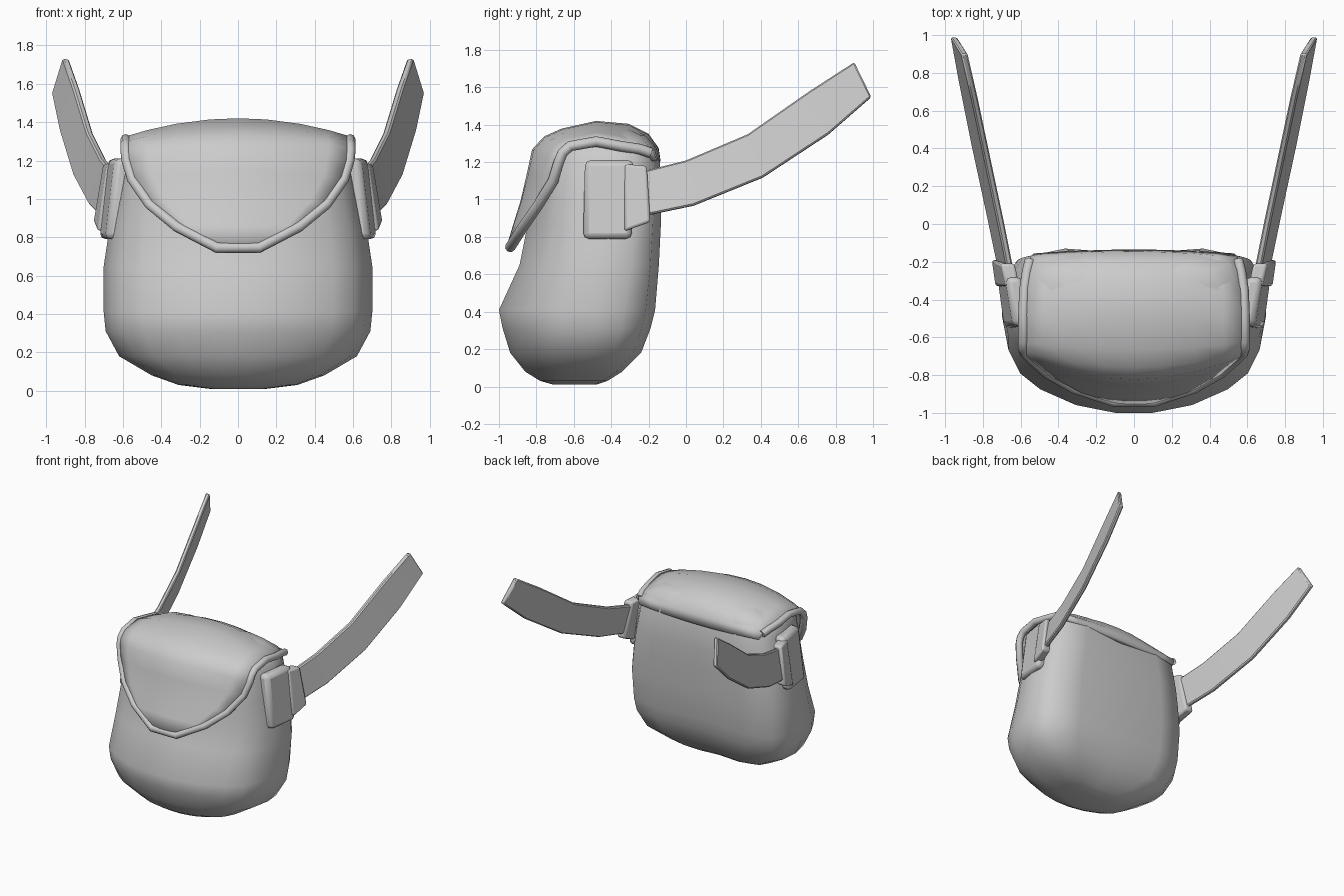
import bpy, bmesh, math
from mathutils import Vector

cube = bpy.data.objects.get("Cube")
if cube:
    bpy.data.objects.remove(cube, do_unlink=True)

# Single cloth colour
cloth = bpy.data.materials.new("grey_cloth")
cloth.use_nodes = True
GREY = (0.6, 0.6, 0.6, 1)
cloth.diffuse_color = GREY
cloth.node_tree.nodes["Principled BSDF"].inputs["Base Color"].default_value = GREY


def select(ob):
    bpy.ops.object.select_all(action='DESELECT')
    ob.select_set(True)
    bpy.context.view_layer.objects.active = ob


def loft(name, rings, closed=True):
    """Skin a list of point rings; closed rings also get end caps."""
    bm = bmesh.new()
    rows = [[bm.verts.new(p) for p in ring] for ring in rings]
    n = len(rows[0])
    for a, b in zip(rows, rows[1:]):
        for i in range(n if closed else n - 1):
            j = (i + 1) % n
            bm.faces.new((a[i], a[j], b[j], b[i]))
    if closed:
        bm.faces.new(rows[0])
        bm.faces.new(rows[-1])
    bmesh.ops.recalc_face_normals(bm, faces=bm.faces)
    mesh = bpy.data.meshes.new(name)
    bm.to_mesh(mesh)
    bm.free()
    ob = bpy.data.objects.new(name, mesh)
    bpy.context.collection.objects.link(ob)
    mesh.materials.append(cloth)
    return ob


def smooth(ob, degrees=60):
    select(ob)
    bpy.ops.object.shade_smooth_by_angle(angle=math.radians(degrees))


def bevel(ob, width, segments=2):
    mod = ob.modifiers.new("Bevel", 'BEVEL')
    mod.width, mod.segments = width, segments


def mirror(ob):
    ob.modifiers.new("Mirror", 'MIRROR')


# Bag body: half outline as (width share, depth share from front to back)
outline = [(0.14, 0), (0.44, 0.05), (0.71, 0.15), (0.86, 0.25), (0.95, 0.4),
           (1, 0.62), (0.98, 0.8), (0.88, 0.94), (0.57, 1)]
# Levels: height, front, back, half width, front flatness
levels = [(0.01, -0.71, -0.48, 0.15, 0), (0.03, -0.78, -0.42, 0.31, 0),
          (0.08, -0.86, -0.34, 0.45, 0), (0.18, -0.94, -0.24, 0.62, 0),
          (0.31, -0.98, -0.19, 0.69, 0), (0.41, -1, -0.165, 0.7, 0),
          (0.65, -0.89, -0.145, 0.7, 0), (0.85, -0.85, -0.135, 0.67, 0.1),
          (1, -0.82, -0.13, 0.64, 0.3), (1.2, -0.8, -0.14, 0.6, 0.4),
          (1.29, -0.75, -0.17, 0.57, 0.4), (1.345, -0.67, -0.22, 0.45, 0.4),
          (1.38, -0.6, -0.3, 0.3, 0.4)]
rings = []
for z, front, back, half, flat in levels:
    side = [(w * half, front + (back - front) * d * (1 - flat * max(0, 1 - d / 0.6)), z)
            for w, d in outline]
    middle_back = (0, back - 0.04 * (back - front), z)
    rings.append(side + [middle_back] + [(-x, y, zz) for x, y, zz in reversed(side)])
smooth(loft("bag_body", rings))

# Flap rows: centre y, centre z, edge half width, edge y, edge z
flap = [(-0.15, 1.2, 0.53, -0.17, 1.21), (-0.16, 1.27, 0.55, -0.19, 1.25),
        (-0.21, 1.34, 0.565, -0.25, 1.27), (-0.31, 1.39, 0.58, -0.35, 1.285),
        (-0.48, 1.405, 0.585, -0.48, 1.31), (-0.66, 1.365, 0.585, -0.62, 1.285),
        (-0.75, 1.325, 0.585, -0.66, 1.25), (-0.81, 1.26, 0.58, -0.68, 1.2),
        (-0.835, 1.14, 0.55, -0.71, 1.1), (-0.87, 0.99, 0.46, -0.79, 0.97),
        (-0.91, 0.86, 0.32, -0.87, 0.855), (-0.945, 0.745, 0.11, -0.94, 0.745)]
shares = [-1, -0.8, -0.55, -0.25, 0, 0.25, 0.55, 0.8, 1]
rows = [[(half * u, cy + (ey - cy) * u * u, cz + (ez - cz) * u * u) for u in shares]
        for cy, cz, half, ey, ez in flap]
ob = loft("front_flap", rows, closed=False)
mod = ob.modifiers.new("Thickness", 'SOLIDIFY')
mod.thickness, mod.offset = 0.03, 0
smooth(ob)

# Rolled rim around the flap edge
edge = [row[-1] for row in rows[1:]]
path = edge + [(-x, y, z) for x, y, z in reversed(edge)]
curve = bpy.data.curves.new("flap_rim", 'CURVE')
curve.dimensions = '3D'
curve.bevel_depth, curve.bevel_resolution = 0.028, 2
curve.use_fill_caps = True
spline = curve.splines.new('POLY')
spline.points.add(len(path) - 1)
for point, co in zip(spline.points, path):
    point.co = (*co, 1)
rim = bpy.data.objects.new("flap_rim", curve)
bpy.context.collection.objects.link(rim)
curve.materials.append(cloth)
select(rim)
bpy.ops.object.convert(target='MESH')
smooth(bpy.context.view_layer.objects.active)


# Side fittings: four outer corners, thickened toward the bag
def panel(name, corners, thickness, width):
    inner = [Vector(c) - Vector((thickness, 0, 0)) for c in corners]
    ob = loft(name, [corners, inner])
    bevel(ob, width)
    mirror(ob)
    smooth(ob)


panel("strap_pads", [(0.69, -0.55, 0.79), (0.725, -0.29, 0.79),
                     (0.68, -0.28, 1.21), (0.64, -0.54, 1.21)], 0.09, 0.03)
panel("strap_loops", [(0.735, -0.33, 0.83), (0.755, -0.19, 0.88),
                      (0.705, -0.21, 1.18), (0.68, -0.33, 1.19)], 0.075, 0.015)

# Shoulder straps: upper and lower edge points of each station
stations = [((0.665, -0.28, 1.14), (0.71, -0.28, 0.9)),
            ((0.68, -0.2, 1.16), (0.73, -0.2, 0.92)),
            ((0.72, 0, 1.21), (0.78, 0.04, 0.97)),
            ((0.79, 0.33, 1.35), (0.86, 0.41, 1.12)),
            ((0.86, 0.66, 1.58), (0.93, 0.76, 1.35)),
            ((0.915, 0.9, 1.735), (0.972, 0.99, 1.55))]
depth = Vector((0.035, 0, 0.005))
sections = []
for top, low in stations:
    top, low = Vector(top), Vector(low)
    sections.append([top, low, low - depth, top - depth])
ob = loft("shoulder_straps", sections)
bevel(ob, 0.008, 1)
mirror(ob)
smooth(ob, 50)
